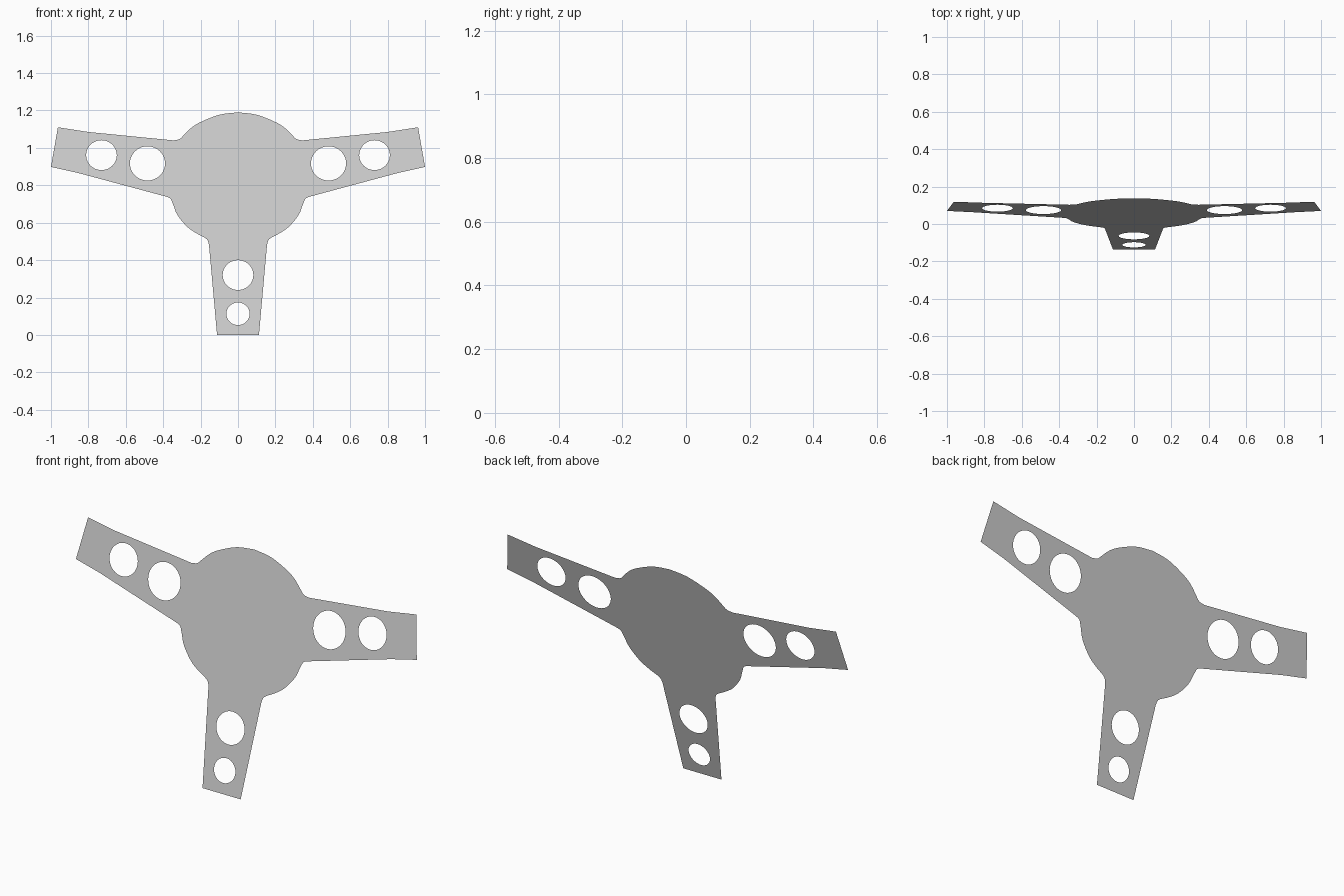
import bpy, bmesh, math
from mathutils import Vector

if "Cube" in bpy.data.objects:
    bpy.data.objects.remove(bpy.data.objects["Cube"])

SLOPE, MID = 0.231, 0.595   # the thin plate leans back


def on_plate(x, z):
    return Vector((x, SLOPE * (z - MID), z))


def smooth(points, steps=4):
    """Catmull-Rom curve through the points."""
    p = [Vector(q) for q in points]
    p = [2 * p[0] - p[1]] + p + [2 * p[-1] - p[-2]]
    out = []
    for a, b, c, d in zip(p, p[1:], p[2:], p[3:]):
        for i in range(steps):
            t = i / steps
            out.append(0.5 * (2 * b + (c - a) * t + (2 * a - 5 * b + 4 * c - d) * t * t
                              + (3 * b - a - 3 * c + d) * t ** 3))
    return [tuple(q) for q in out] + [tuple(points[-1])]


# Right half of the outline, from top centre to bottom spoke
hub_top = smooth([(0, 1.19), (0.10, 1.177), (0.20, 1.138), (0.25, 1.107),
                  (0.29, 1.068), (0.312, 1.047), (0.345, 1.04)])
arm = [(0.80, 1.085), (0.963, 1.11), (1.0, 0.898), (0.855, 0.866)]
hub_side = smooth([(0.39, 0.741), (0.363, 0.73), (0.348, 0.70), (0.325, 0.643),
                   (0.275, 0.581), (0.225, 0.545), (0.18, 0.521),
                   (0.162, 0.505), (0.155, 0.48)])
half = hub_top + arm + hub_side + [(0.112, 0.0)]
outline = half + [(-x, z) for x, z in reversed(half[1:])]


# Lightening holes: centre x, centre z, radius
def hole(cx, cz, r, n=40):
    return [(cx + r * math.cos(2 * math.pi * i / n),
             cz + 0.974 * r * math.sin(2 * math.pi * i / n)) for i in range(n)]


loops = [outline, hole(0, 0.32, 0.082), hole(0, 0.113, 0.062)]
for side in (1, -1):
    loops += [hole(side * 0.484, 0.917, 0.094), hole(side * 0.73, 0.961, 0.082)]

# Fill the plate between the outline and the holes
bm = bmesh.new()
for loop in loops:
    vs = [bm.verts.new(on_plate(x, z)) for x, z in loop]
    for a, b in zip(vs, vs[1:] + vs[:1]):
        bm.edges.new((a, b))
bmesh.ops.triangle_fill(bm, use_beauty=True, use_dissolve=False, edges=bm.edges[:],
                        normal=Vector((0, -1, SLOPE)))
bm.normal_update()
for f in bm.faces:
    if f.normal.y > 0:
        f.normal_flip()

mesh = bpy.data.meshes.new("spoke_plate")
bm.to_mesh(mesh)
bm.free()
plate = bpy.data.objects.new("spoke_plate", mesh)
bpy.context.collection.objects.link(plate)
